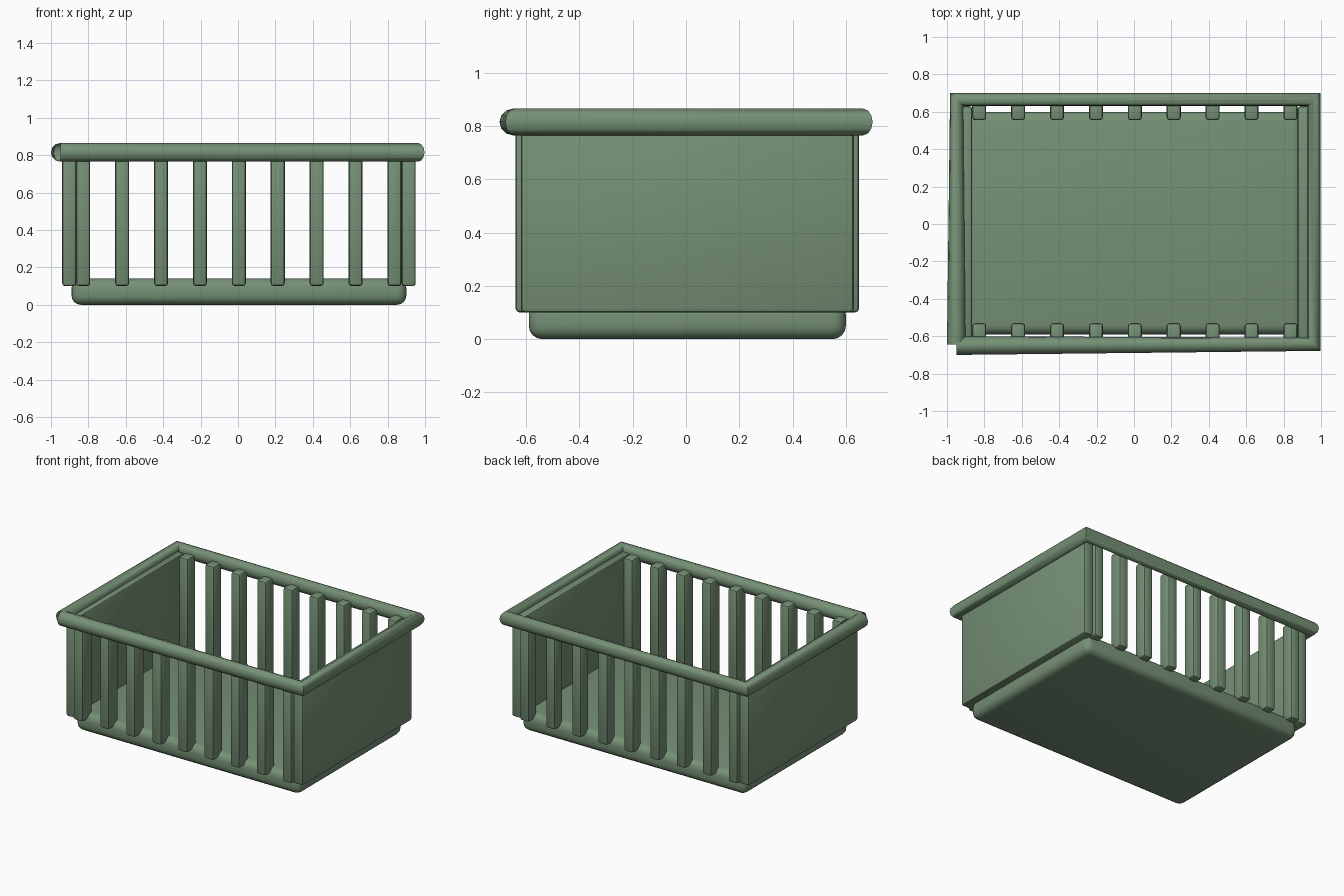
import bpy
import math

old = bpy.data.objects.get("Cube")
if old:
    bpy.data.objects.remove(old, do_unlink=True)

# Single sage green colour
GREEN = (0.18, 0.28, 0.18, 1.0)
green = bpy.data.materials.new("sage_green")
green.use_nodes = True
green.diffuse_color = GREEN
shader = green.node_tree.nodes["Principled BSDF"]
shader.inputs["Base Color"].default_value = GREEN
shader.inputs["Roughness"].default_value = 0.6


def rounded_box(name, low, high, radius, segments):
    """Box between two corners with rounded edges."""
    bpy.ops.mesh.primitive_cube_add(
        size=1, location=[(a + b) / 2 for a, b in zip(low, high)])
    box = bpy.context.object
    box.name = name
    box.scale = [b - a for a, b in zip(low, high)]
    bpy.ops.object.transform_apply(location=False, rotation=False, scale=True)
    bevel = box.modifiers.new("rounding", 'BEVEL')
    bevel.width = radius
    bevel.segments = segments
    bpy.ops.object.modifier_apply(modifier=bevel.name)
    box.data.materials.append(green)
    bpy.ops.object.shade_smooth_by_angle(angle=math.radians(40))
    return box


# Floor slab
rounded_box("floor", (-0.89, -0.59, 0), (0.90, 0.60, 0.14), 0.05, 4)

# Solid end panels
BOTTOM, TOP, THICK = 0.10, 0.82, 0.075
for name, x in (("right_panel", -0.94), ("left_panel", 0.875)):
    rounded_box(name, (x, -0.62, BOTTOM), (x + THICK, 0.63, TOP), 0.015, 2)

# Rows of upright slats along front and back
COUNT = 9
for row, y0, y1 in (("front", -0.64, -0.53), ("back", 0.555, 0.65)):
    for i in range(COUNT):
        x = -0.865 + i * 0.208
        rounded_box(f"{row}_slat_{i + 1}", (x, y0, BOTTOM),
                    (x + THICK, y1, TOP), 0.016, 2)

# Tubular rim: an open path that starts and ends at one corner
path = [(-0.95, -0.65), (0.962, -0.643), (0.962, 0.665),
        (-0.948, 0.665), (-0.95, -0.645)]
curve = bpy.data.curves.new("rim", 'CURVE')
curve.dimensions = '3D'
curve.bevel_depth = 0.05
curve.bevel_resolution = 4
spline = curve.splines.new('POLY')
spline.points.add(len(path) - 1)
for point, (x, y) in zip(spline.points, path):
    point.co = (x, y, 0.815, 1)
rim = bpy.data.objects.new("rim", curve)
bpy.context.collection.objects.link(rim)
curve.materials.append(green)
bpy.ops.object.select_all(action='DESELECT')
rim.select_set(True)
bpy.context.view_layer.objects.active = rim
bpy.ops.object.convert(target='MESH')
bpy.ops.object.shade_smooth_by_angle(angle=math.radians(40))
